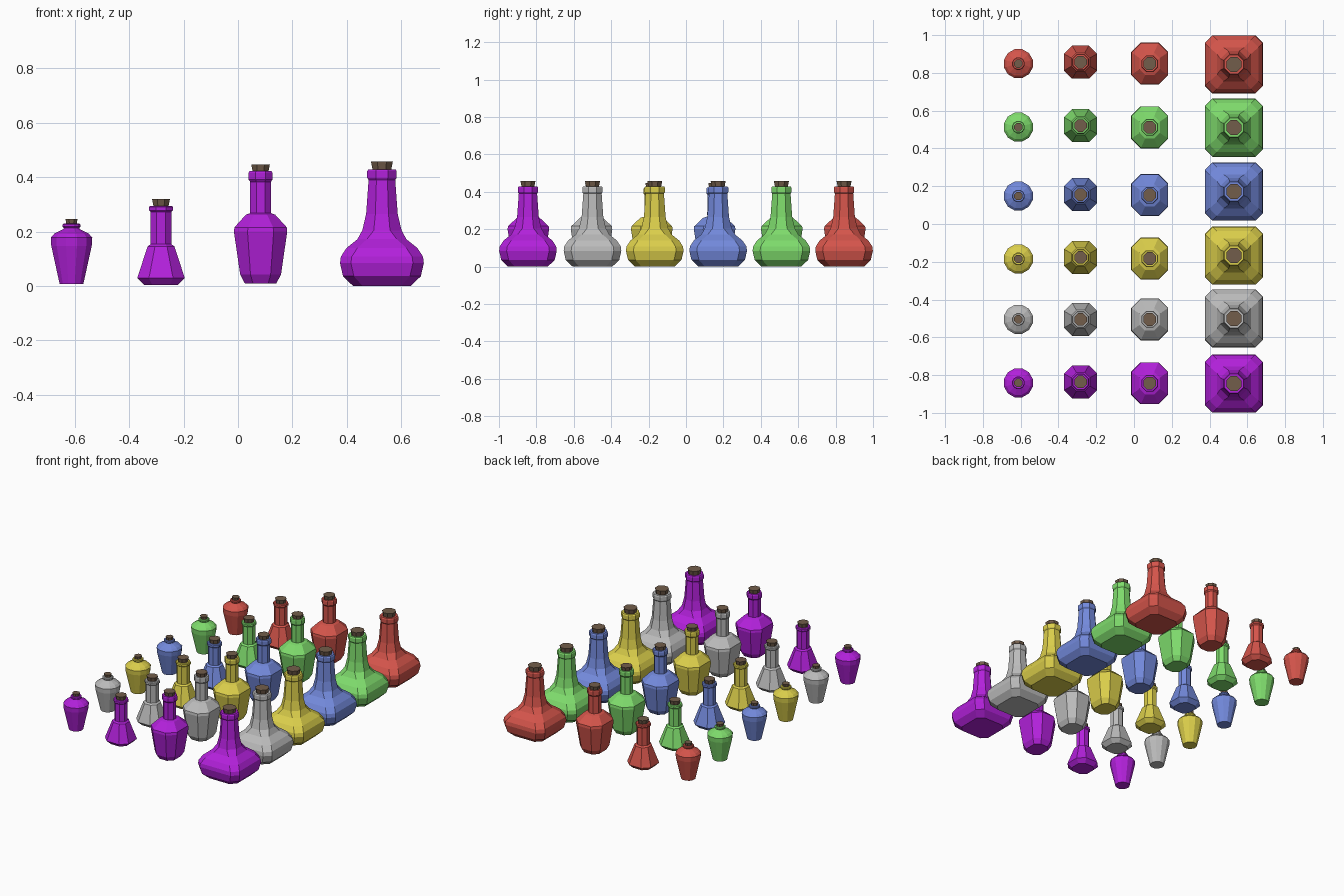
import bpy, bmesh, math

if "Cube" in bpy.data.objects:
    bpy.data.objects.remove(bpy.data.objects["Cube"])


def octagon(hx, hy, c, z):
    # rectangle with chamfered corners
    return [(hx, -hy + c, z), (hx, hy - c, z), (hx - c, hy, z), (-hx + c, hy, z),
            (-hx, hy - c, z), (-hx, -hy + c, z), (-hx + c, -hy, z), (hx - c, -hy, z)]


def circle(r, z, n=12):
    return [(r * math.cos(math.tau * (i + .5) / n), r * math.sin(math.tau * (i + .5) / n), z)
            for i in range(n)]


def neck(r, z):
    # regular octagon
    return octagon(r, r, r * 0.586, z)


def loft(name, rings):
    # bridge rings from bottom to top and cap both ends
    bm = bmesh.new()
    loops = [[bm.verts.new(p) for p in ring] for ring in rings]
    for a, b in zip(loops, loops[1:]):
        n = len(a)
        for i in range(n):
            bm.faces.new((a[i], a[(i + 1) % n], b[(i + 1) % n], b[i]))
    bm.faces.new(loops[0][::-1])
    bm.faces.new(loops[-1])
    me = bpy.data.meshes.new(name)
    bm.to_mesh(me)
    bm.free()
    return me


def material(name, rgb):
    m = bpy.data.materials.new(name)
    m.diffuse_color = (*rgb, 1)
    m.use_nodes = True
    m.node_tree.nodes["Principled BSDF"].inputs["Base Color"].default_value = m.diffuse_color
    return m


# bottle shapes; the last ring sinks inside the lip
vial = [circle(r, z) for r, z in [
    (.045, .007), (.077, .148), (.079, .178), (.066, .192), (.033, .208), (.029, .213),
    (.034, .218), (.034, .226), (.030, .230), (.022, .230), (.020, .215)]]

flask = [octagon(.062, .062, .03, .004), octagon(.087, .087, .042, .03),
         octagon(.082, .082, .041, .046), octagon(.049, .049, .027, .146)] + \
        [neck(r, z) for r, z in [(.038, .154), (.038, .272), (.044, .278), (.044, .290),
                                 (.040, .295), (.030, .295), (.028, .275)]]

decanter = [octagon(.058, .068, .03, .010), octagon(.075, .087, .038, .042),
            octagon(.098, .111, .05, .200), octagon(.096, .109, .05, .216),
            octagon(.054, .060, .030, .262)] + \
           [neck(r, z) for r, z in [(.038, .268), (.038, .383), (.044, .391), (.044, .416),
                                    (.041, .422), (.031, .422), (.029, .400)]]

carafe = [octagon(.107, .107, .035, .001), octagon(.143, .143, .04, .036),
          octagon(.154, .154, .04, .084), octagon(.151, .151, .04, .108),
          octagon(.130, .130, .04, .140), octagon(.090, .090, .035, .172)] + \
         [neck(r, z) for r, z in [(.072, .205), (.058, .265), (.049, .390), (.054, .398),
                                  (.054, .422), (.050, .429), (.037, .429), (.034, .405)]]

# name, rings, x, row positions, cork bottom radius, top radius, bottom z, top z
kinds = [
    ("vial", vial, -.612, [.849, .513, .148, -.185, -.505, -.841], .017, .022, .216, .247),
    ("flask", flask, -.283, [.857, .521, .156, -.177, -.505, -.836], .024, .033, .276, .320),
    ("decanter", decanter, .083, [.849, .512, .153, -.183, -.505, -.843], .025, .034, .401, .446),
    ("carafe", carafe, .529, [.845, .510, .172, -.167, -.500, -.845], .030, .040, .406, .457),
]
cork_mat = material("cork", (.17, .11, .07))
colours = [("red", (.66, .09, .07)), ("green", (.21, .71, .15)), ("blue", (.17, .25, .71)),
           ("yellow", (.71, .62, .07)), ("grey", (.5, .5, .5)), ("purple", (.45, .015, .71))]
glass = [(n, material(n + "_glass", c)) for n, c in colours]


def place(name, rings, mat, x, y):
    me = loft(name, rings)
    me.materials.append(mat)
    ob = bpy.data.objects.new(name, me)
    ob.location = (x, y, 0)
    bpy.context.collection.objects.link(ob)


# grid of bottles with tapered corks
for kind, rings, x, rows, r0, r1, z0, z1 in kinds:
    for (colour, mat), y in zip(glass, rows):
        place(f"{colour}_{kind}", rings, mat, x, y)
        place(f"{colour}_{kind}_cork", [neck(r0, z0), neck(r1, z1)], cork_mat, x, y)
